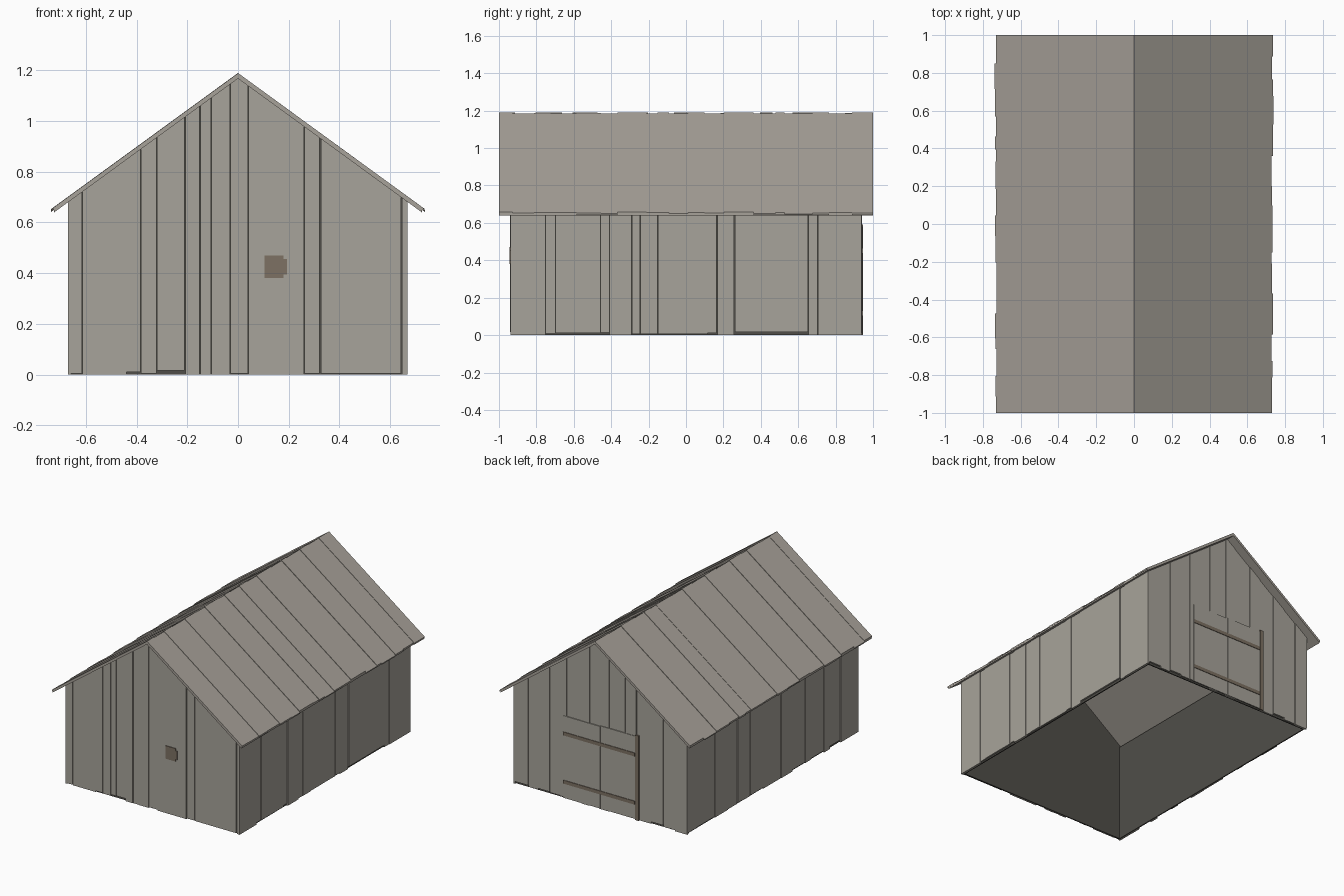
import bpy, bmesh, random
from mathutils import Vector

random.seed(7)
if "Cube" in bpy.data.objects:
    bpy.data.objects.remove(bpy.data.objects["Cube"], do_unlink=True)

HALF_W, HALF_L = 0.67, 0.94       # wall footprint
RIDGE, SLOPE = 1.19, 0.728        # roof line
ROOF_T = 0.022                    # vertical roof thickness


def material(name, r, g, b):
    m = bpy.data.materials.new(name)
    m.use_nodes = True
    m.diffuse_color = (r, g, b, 1)
    m.node_tree.nodes["Principled BSDF"].inputs["Base Color"].default_value = (r, g, b, 1)
    return m


WALL = material("weathered grey wood", 0.39, 0.37, 0.325)
ROOF = material("roof grey wood", 0.39, 0.36, 0.32)
DARK = material("dark inner wood", 0.08, 0.076, 0.066)
BROWN = material("brown fittings", 0.205, 0.165, 0.125)


def prism(bm, outline, place, d0, d1):
    """Extrude a flat (u, z) outline between two depths."""
    rings = [[bm.verts.new(place(u, z, d)) for u, z in outline] for d in (d0, d1)]
    bm.faces.new(rings[0])
    bm.faces.new(rings[1][::-1])
    n = len(outline)
    for i in range(n):
        j = (i + 1) % n
        bm.faces.new((rings[0][i], rings[1][i], rings[1][j], rings[0][j]))


def finish(name, bm, mat):
    bmesh.ops.recalc_face_normals(bm, faces=bm.faces)
    me = bpy.data.meshes.new(name)
    bm.to_mesh(me)
    bm.free()
    me.materials.append(mat)
    ob = bpy.data.objects.new(name, me)
    bpy.context.collection.objects.link(ob)
    return ob


def plates(name, boxes, place, d0, d1, mat):
    bm = bmesh.new()
    for u0, u1, z0, z1 in boxes:
        prism(bm, [(u0, z0), (u1, z0), (u1, z1), (u0, z1)], place, d0, d1)
    return finish(name, bm, mat)


def random_cuts(half, low, high):
    cuts, u = [], -half + random.uniform(low, high)
    while u < half - low:
        cuts.append(u)
        u += random.uniform(low, high)
    return cuts


# Wall frames: u runs along the wall, d goes inward from its outer face
def front(u, z, d): return Vector((u, d - HALF_L, z))
def back(u, z, d): return Vector((u, HALF_L - d, z))
def left(u, z, d): return Vector((HALF_W - d, u, z))
def right(u, z, d): return Vector((d - HALF_W, u, z))


def gable_top(u): return RIDGE - ROOF_T - SLOPE * abs(u)
def side_top(u): return gable_top(HALF_W)


def outline(u0, u1, z0, top):
    pts = [(u0, z0), (u1, z0), (u1, top(u1))]
    if u0 < 0 < u1 and top is gable_top:
        pts.append((0, top(0)))
    return pts + [(u0, top(u0))]


def wall(name, place, half, cuts, top):
    # Separate planks with uneven feet and faces
    bm = bmesh.new()
    edges = [-half] + cuts + [half]
    for i, (u0, u1) in enumerate(zip(edges, edges[1:])):
        gap = random.choice((0.0005, 0.001, 0.0025))
        foot = random.choice((0.0, 0.005, 0.01, 0.016))
        depth = 0.003 * (i % 2) + random.uniform(0, 0.0015)
        prism(bm, outline(u0 + gap, u1 - gap, foot, top), place, depth, 0.012)
    finish(name + "_planks", bm, WALL)
    # Dark lining behind the planks
    bm = bmesh.new()
    prism(bm, outline(-half + 0.012, half - 0.012, 0, top), place, 0.012, 0.02)
    finish(name + "_lining", bm, DARK)


wall("front_wall", front, HALF_W,
     [-0.615, -0.44, -0.385, -0.32, -0.28, -0.21, -0.15, -0.105,
      -0.03, 0.04, 0.26, 0.325, 0.645], gable_top)
wall("back_wall", back, HALF_W, random_cuts(HALF_W, 0.05, 0.13), gable_top)
wall("left_wall", left, HALF_L,
     [-0.75, -0.7, -0.455, -0.41, -0.29, -0.245, -0.15, 0.115,
      0.165, 0.26, 0.655, 0.705], side_top)
wall("right_wall", right, HALF_L, random_cuts(HALF_L, 0.05, 0.2), side_top)


# Roof slopes: an under layer and planks of uneven length
def roof_z(x, drop): return RIDGE - drop - SLOPE * x


def slope_section(x1, top, bottom):
    return [(0, roof_z(0, top)), (x1, roof_z(x1, top)),
            (x1, roof_z(x1, bottom)), (0, roof_z(0, bottom))]


for side, name in ((1, "left_roof"), (-1, "right_roof")):
    def place(u, z, d, s=side): return Vector((s * u, d, z))
    bm = bmesh.new()
    prism(bm, slope_section(0.727, 0.012, ROOF_T), place, -1, 1)
    finish(name + "_under_layer", bm, ROOF)
    bm = bmesh.new()
    edges = [-1] + random_cuts(1, 0.05, 0.16) + [1]
    for i, (y0, y1) in enumerate(zip(edges, edges[1:])):
        drop = 0.004 * (i % 2) + random.uniform(0, 0.0015)
        prism(bm, slope_section(random.uniform(0.728, 0.738), drop, 0.012), place, y0, y1)
    finish(name + "_planks", bm, ROOF)

# Double door on the back wall
plates("door_leaves", [(-0.29, -0.001, 0.005, 0.58), (0.001, 0.285, 0.005, 0.575)],
       back, -0.003, 0.004, WALL)
plates("door_battens", [(-0.268, 0.283, z, z + 0.024) for z in (0.105, 0.44)],
       back, -0.007, -0.002, BROWN)
plates("door_post", [(-0.298, -0.27, 0.0, 0.59)], back, -0.007, 0.004, BROWN)

# Small patch on the front wall
plates("front_patch", [(0.105, 0.18, 0.38, 0.47), (0.18, 0.193, 0.395, 0.455)],
       front, -0.004, 0.004, BROWN)
